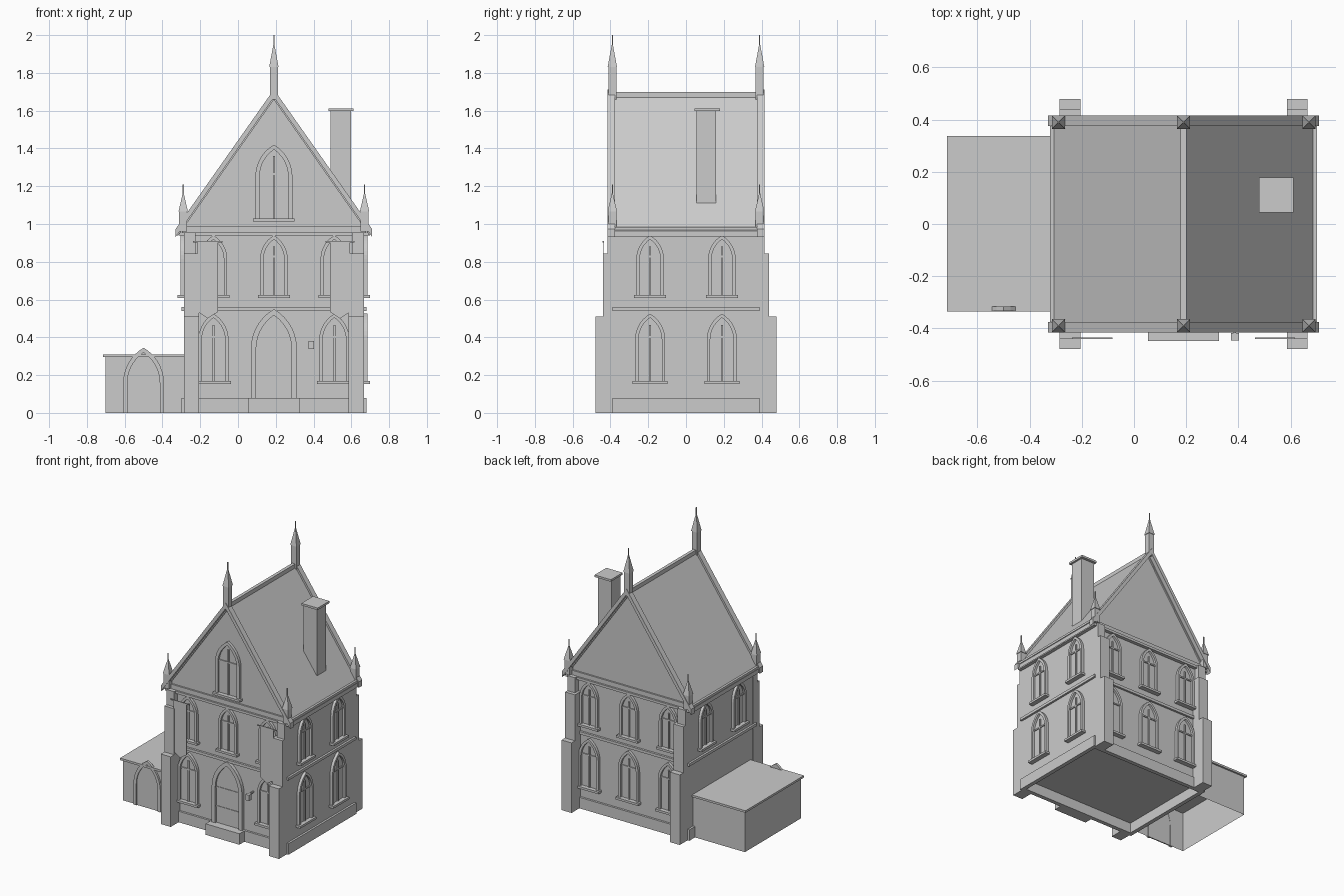
import bpy, bmesh
from math import pi, cos, sin, atan2
from mathutils import Matrix

if "Cube" in bpy.data.objects:
    bpy.data.objects.remove(bpy.data.objects["Cube"])

CX = 0.19            # house centre line
HX, HY = 0.475, 0.375  # half sizes of the main block
SL = 1.42            # roof slope


def add(name, bm, mat=None):
    bmesh.ops.recalc_face_normals(bm, faces=bm.faces)
    me = bpy.data.meshes.new(name)
    bm.to_mesh(me)
    bm.free()
    ob = bpy.data.objects.new(name, me)
    if mat is not None:
        ob.matrix_world = mat
    bpy.context.collection.objects.link(ob)
    return ob


def box(name, x0, x1, y0, y1, z0, z1, mat=None, bottom=True):
    bm = bmesh.new()
    bmesh.ops.create_cube(bm, size=1)
    if not bottom:
        low = [f for f in bm.faces if f.calc_center_median().z < -0.4]
        bmesh.ops.delete(bm, geom=low, context='FACES_ONLY')
    for v in bm.verts:
        v.co = ((x0 + x1) / 2 + v.co.x * (x1 - x0),
                (y0 + y1) / 2 + v.co.y * (y1 - y0),
                (z0 + z1) / 2 + v.co.z * (z1 - z0))
    return add(name, bm, mat)


def prism(name, pts, y0, y1, mat=None):
    """Extrude an x-z outline from y0 to y1."""
    bm = bmesh.new()
    a = [bm.verts.new((x, y0, z)) for x, z in pts]
    b = [bm.verts.new((x, y1, z)) for x, z in pts]
    bm.faces.new(a)
    bm.faces.new(b[::-1])
    for i in range(len(pts)):
        j = (i + 1) % len(pts)
        bm.faces.new((a[i], a[j], b[j], b[i]))
    return add(name, bm, mat)


def arch(half, z0, apex, inset=0.0, n=7):
    """Pointed arch outline, open at the bottom, optionally inset."""
    spring, r = apex - half * 3 ** 0.5, 2 * half - inset
    end = atan2((r * r - half * half) ** 0.5, half)
    right = [(-half + r * cos(end * i / n), spring + r * sin(end * i / n)) for i in range(n + 1)]
    right[-1] = (0, right[-1][1])
    right = [(half - inset, z0)] + right
    return right + [(-x, z) for x, z in right[-2::-1]]


def arch_frame(name, half, z0, apex, t, depth, mat):
    outer, inner = arch(half, z0, apex), arch(half, z0, apex, t)
    prism(name, outer + inner[::-1], -depth, 0.002, mat)
    return inner


def window(name, half, z0, apex, mat, t=0.018):
    inner = arch_frame(name + "_frame", half, z0, apex, t, 0.02, mat)
    prism(name + "_glass", inner, -0.004, 0.002, mat)
    box(name + "_sill", -half - 0.012, half + 0.012, -0.035, 0, z0 - 0.008, z0 + 0.008, mat)
    spring = apex - half * 1.73
    box(name + "_mullion", -0.005, 0.005, -0.012, 0, z0, apex - 0.06, mat)
    box(name + "_transom", -half + t, half - t, -0.011, 0, spring + 0.01, spring + 0.02, mat)


def side(angle, u=0.0):
    """Local frame on a wall: x along the wall, -y outwards."""
    d = HY if angle in (0, 180) else HX
    rot = Matrix.Rotation(angle * pi / 180, 4, 'Z')
    return Matrix.Translation((CX, 0, 0)) @ rot @ Matrix.Translation((u, -d, 0))


def block(name, out, z0, z1):
    return box(name, CX - HX - out, CX + HX + out, -HY - out, HY + out, z0, z1)


# main walls with gables, standing on a ring of plinth walls
prism("house_walls", [(CX - HX, 0.075), (CX + HX, 0.075), (CX + HX, 0.99),
                      (CX, 0.99 + HX * SL), (CX - HX, 0.99)], -HY, HY)
PX, PY = HX + 0.015, HY + 0.015
for s in (-1, 1):
    box("plinth_long", CX - PX, CX + PX, *sorted((s * PY, s * (PY - 0.03))), 0, 0.08)
    box("plinth_short", *sorted((CX + s * PX, CX + s * (PX - 0.03))), -PY, PY, 0, 0.08)
block("string_course", 0.015, 0.54, 0.56)
block("cornice", 0.025, 0.937, 0.955)
block("eaves_band", 0.012, 0.955, 0.988)


def chevron(name, half, top, thick, y0, y1):
    e = top - half * SL
    prism(name, [(CX - half, e), (CX, top), (CX + half, e),
                 (CX + half, e - thick), (CX, top - thick), (CX - half, e - thick)], y0, y1)


# roof, copings and ridge
chevron("roof", 0.51, 1.688, 0.03, -0.385, 0.385)
for s in (-1, 1):
    chevron("gable_coping", 0.52, 1.712, 0.042, *sorted((s * 0.375, s * 0.415)))
    box("eaves_gutter", *sorted((CX + s * 0.47, CX + s * 0.512)), -0.412, 0.412, 0.968, 0.984)
box("ridge_cap", CX - 0.012, CX + 0.012, -0.38, 0.38, 1.67, 1.7)


# pinnacles and gable finials
def pinnacle(name, x, y, z0, z1, z2, z3, w):
    box(name + "_shaft", x - w * .85, x + w * .85, y - w * .85, y + w * .85, z0, z1)
    rot = Matrix.Rotation(pi / 4, 4, 'Z')
    for part, r, a, b in (("spire", w * 2 ** 0.5, z1, z2), ("rod", 0.004, z2 - 0.03, z3)):
        bm = bmesh.new()
        bmesh.ops.create_cone(bm, cap_ends=True, segments=4, radius1=r,
                              radius2=0 if part == "spire" else r, depth=b - a,
                              matrix=Matrix.Translation((x, y, (a + b) / 2)) @ rot)
        add(name + "_" + part, bm)


for y in (-0.39, 0.39):
    for x in (CX - 0.48, CX + 0.48):
        pinnacle("corner_pinnacle", x, y, 0.96, 1.065, 1.175, 1.21, 0.025)
    pinnacle("gable_finial", CX, y, 1.66, 1.83, 1.965, 2.0, 0.025)

# stepped corner buttresses
for sx in (-1, 1):
    for sy in (-1, 1):
        for reach, w, top in ((0.48, 0.08, 0.51), (0.44, 0.08, 0.845), (0.415, 0.062, 0.955)):
            box("buttress", *sorted((CX + sx * 0.476, CX + sx * (0.476 - w))),
                *sorted((sy * 0.36, sy * reach)), 0, top)

# chimney
box("chimney", 0.49, 0.597, 0.055, 0.16, 1.0, 1.60)
box("chimney_cap", 0.48, 0.611, 0.044, 0.179, 1.597, 1.612)

# windows: front, back, right, left
for ang in (0, 180):
    for u in (-0.32, 0, 0.32):
        window("upper_window", 0.073, 0.615, 0.94, side(ang, u))
        if ang or u:
            window("lower_window", 0.08, 0.162, 0.525, side(ang, u))
for u in (-0.19, 0.19):
    window("side_lower_window", 0.08, 0.162, 0.525, side(90, u))
    for ang in (90, -90):
        window("side_upper_window", 0.073, 0.615, 0.94, side(ang, u))
window("gable_window", 0.098, 1.022, 1.42, side(0), 0.022)

# front door, step and lantern
inner = arch_frame("door_frame", 0.122, 0.0, 0.55, 0.028, 0.025, side(0))
prism("front_door", inner, -0.012, 0.002, side(0))
for z in (0.2, 0.34):
    box("door_strap", -0.094, 0.094, -0.016, 0, z - 0.004, z + 0.004, side(0))
box("door_step", 0.053, 0.325, -0.448, -0.37, 0, 0.08)
box("lantern", 0.372, 0.402, -0.447, -0.417, 0.338, 0.38)
box("lantern_bracket", 0.382, 0.391, -0.43, -0.37, 0.37, 0.38)

# hanging banners
for x in (CX - 0.35, CX + 0.35):
    box("banner_pole", x - 0.077, x + 0.077, -0.441, -0.435, 0.902, 0.909)
    prism("banner", [(x - 0.054, 0.905), (x + 0.054, 0.905), (x + 0.054, 0.535),
                     (x, 0.50), (x - 0.054, 0.535)], -0.439, -0.436)

# low annex, open underneath, with arched door
box("annex_walls", -0.702, -0.28, -0.32, 0.325, 0, 0.30, bottom=False)
box("annex_roof", -0.716, -0.28, -0.335, 0.338, 0.295, 0.31)
spot = Matrix.Translation((-0.5, -0.318, 0))
inner = arch_frame("annex_arch", 0.108, 0, 0.345, 0.022, 0.016, spot)
prism("annex_door", inner, -0.008, 0.0, spot)
